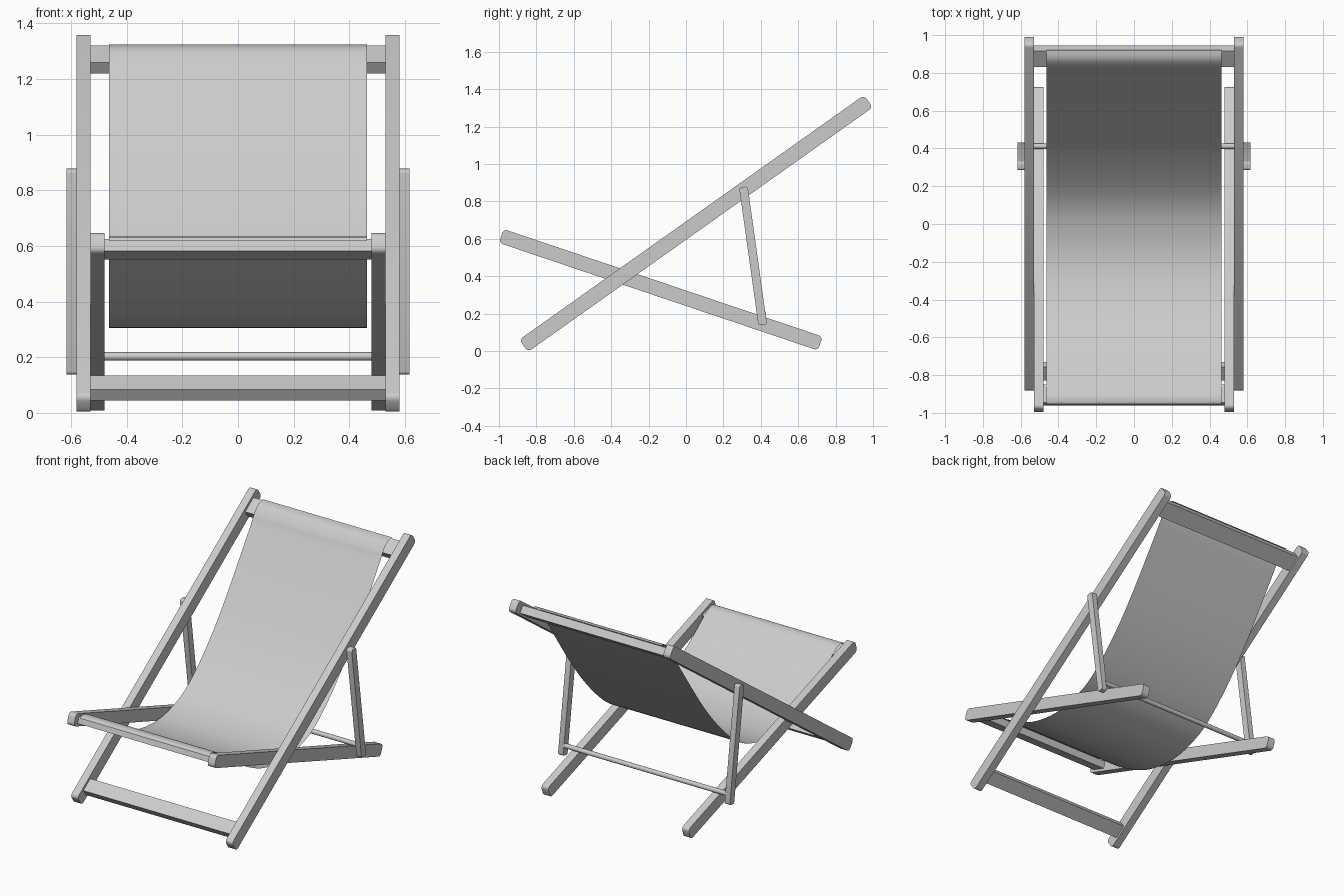
import bpy, bmesh, math
from mathutils import Vector

cube = bpy.data.objects.get("Cube")
if cube:
    bpy.data.objects.remove(cube, do_unlink=True)

grey = bpy.data.materials.new("light grey")
grey.use_nodes = True
grey.diffuse_color = (0.6, 0.6, 0.6, 1)
grey.node_tree.nodes["Principled BSDF"].inputs["Base Color"].default_value = (0.6, 0.6, 0.6, 1)


def finish(name, bm):
    mesh = bpy.data.meshes.new(name)
    bm.to_mesh(mesh)
    bm.free()
    mesh.materials.append(grey)
    ob = bpy.data.objects.new(name, mesh)
    bpy.context.collection.objects.link(ob)
    bpy.ops.object.select_all(action="DESELECT")
    ob.select_set(True)
    bpy.context.view_layer.objects.active = ob
    bpy.ops.object.shade_smooth_by_angle(angle=math.radians(35))
    return ob


def beam(name, start, end, width, x0, x1, radius=0):
    """Box between two (y, z) points, spanning x0..x1, with optionally rounded ends."""
    a, b = Vector(start), Vector(end)
    d = (b - a).normalized()
    n = Vector((-d.y, d.x)) * width / 2
    bm = bmesh.new()
    base = bm.faces.new([bm.verts.new((x0, *p)) for p in (a + n, a - n, b - n, b + n)])
    top = bmesh.ops.extrude_face_region(bm, geom=[base])
    bmesh.ops.translate(bm, vec=(x1 - x0, 0, 0),
                        verts=[v for v in top["geom"] if isinstance(v, bmesh.types.BMVert)])
    bmesh.ops.recalc_face_normals(bm, faces=bm.faces)
    if radius:
        ends = [e for e in bm.edges if abs(e.verts[0].co.x - e.verts[1].co.x) > 0.01]
        bmesh.ops.bevel(bm, geom=ends, offset=radius, segments=4, profile=0.5, affect="EDGES")
    return finish(name, bm)


# Side rails and struts, one of each per side
back_low, back_high = Vector((-0.868, 0.028)), Vector((0.975, 1.335))
seat_front, seat_rear = Vector((-0.988, 0.615)), Vector((0.718, 0.04))
for side, s in (("left", 1), ("right", -1)):
    beam(side + "_back_rail", back_low, back_high, 0.08, 0.53 * s, 0.58 * s, 0.022)
    beam(side + "_seat_rail", seat_front, seat_rear, 0.078, 0.48 * s, 0.53 * s, 0.022)
    beam(side + "_strut", (0.307, 0.877), (0.41, 0.14), 0.046, 0.58 * s, 0.617 * s, 0.012)


# Cross bars, lying flat along their rails
def cross_bar(name, rail, centre, depth, thickness, half):
    d = (rail[1] - rail[0]).normalized() * depth / 2
    c = Vector(centre)
    beam(name, c - d, c + d, thickness, -half, half)


cross_bar("bottom_bar", (back_low, back_high), (-0.78, 0.09), 0.088, 0.048, 0.53)
cross_bar("top_bar", (back_low, back_high), (0.888, 1.27), 0.105, 0.05, 0.53)
cross_bar("seat_bar", (seat_front, seat_rear), (-0.905, 0.588), 0.1, 0.045, 0.48)

# Round rod resting on the seat rails
bpy.ops.mesh.primitive_cylinder_add(vertices=20, radius=0.015, depth=1.17,
                                    location=(0, 0.412, 0.203), rotation=(0, math.pi / 2, 0))
rod = bpy.context.object
rod.name = "support_rod"
rod.data.materials.append(grey)
bpy.ops.object.shade_smooth_by_angle(angle=math.radians(35))

# Hanging fabric: a thin sheet swept across x along a smooth sagging path
path = [Vector(p) for p in (
    (-0.957, 0.618), (-0.945, 0.632), (-0.90, 0.628), (-0.84, 0.59), (-0.70, 0.485),
    (-0.55, 0.395), (-0.40, 0.332), (-0.22, 0.305), (-0.05, 0.325), (0.12, 0.395),
    (0.30, 0.55), (0.50, 0.785), (0.77, 1.175), (0.825, 1.265), (0.87, 1.312), (0.92, 1.325))]


def smooth(points, steps=5):
    ext = [points[0]] + points + [points[-1]]
    out = []
    for p0, p1, p2, p3 in zip(ext, ext[1:], ext[2:], ext[3:]):
        for i in range(steps):
            t = i / steps
            out.append(0.5 * (2 * p1 + (p2 - p0) * t + (2 * p0 - 5 * p1 + 4 * p2 - p3) * t * t
                              + (3 * p1 - p0 - 3 * p2 + p3) * t ** 3))
    return out + [points[-1]]


bm = bmesh.new()
rows = [[bm.verts.new((x, *p)) for x in (-0.463, 0.463)] for p in smooth(path)]
for (a, b), (c, d) in zip(rows, rows[1:]):
    bm.faces.new((a, b, d, c))
finish("fabric_sling", bm)
